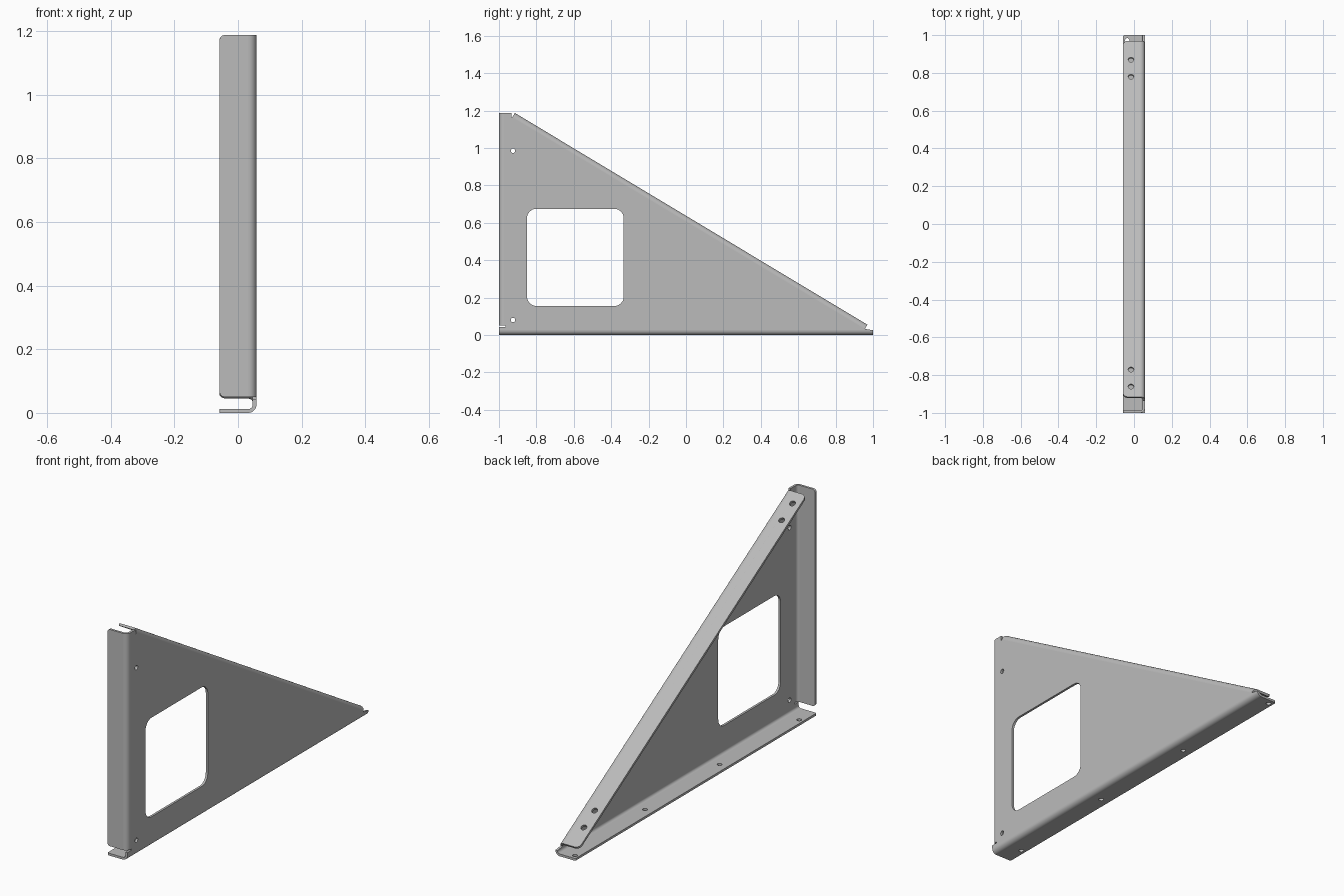
import bpy, bmesh, math
from mathutils import Vector, Matrix

cube = bpy.data.objects.get("Cube")
if cube:
    bpy.data.objects.remove(cube, do_unlink=True)

X0, X1 = -0.058, 0.058     # free edge of flanges, outer face of web
T, R = 0.012, 0.026        # sheet thickness, outer bend radius

steel = bpy.data.materials.new("grey_steel")
steel.use_nodes = True
COLOR = (0.5, 0.5, 0.5, 1)
steel.diffuse_color = COLOR
steel.node_tree.nodes["Principled BSDF"].inputs["Base Color"].default_value = COLOR


def circle(cx, cy, r, n=20):
    return [(cx + r * math.cos(2 * math.pi * i / n),
             cy + r * math.sin(2 * math.pi * i / n)) for i in range(n)]


def fillet(points, steps=6):
    """Round the corners of a convex-cornered outline of (x, y, radius)."""
    out = []
    for i, (x, y, r) in enumerate(points):
        p = Vector((x, y))
        if r == 0:
            out.append((x, y))
            continue
        a = (Vector(points[i - 1][:2]) - p).normalized()
        b = (Vector(points[(i + 1) % len(points)][:2]) - p).normalized()
        half = a.angle(b) / 2
        c = p + (a + b).normalized() * (r / math.sin(half))
        s = p + a * (r / math.tan(half)) - c
        e = p + b * (r / math.tan(half)) - c
        for k in range(steps + 1):
            q = c + s.lerp(e, k / steps).normalized() * r
            out.append((q.x, q.y))
    return out


def finish(name, bm):
    bmesh.ops.remove_doubles(bm, verts=bm.verts, dist=1e-5)
    bmesh.ops.recalc_face_normals(bm, faces=bm.faces)
    mesh = bpy.data.meshes.new(name)
    bm.to_mesh(mesh)
    bm.free()
    mesh.materials.append(steel)
    obj = bpy.data.objects.new(name, mesh)
    bpy.context.collection.objects.link(obj)
    bpy.ops.object.select_all(action='DESELECT')
    obj.select_set(True)
    bpy.context.view_layer.objects.active = obj
    bpy.ops.object.shade_smooth_by_angle(angle=math.radians(35))


def plate(name, loops, origin, u, v):
    """Flat sheet: first loop is the outline, the others are holes."""
    curve = bpy.data.curves.new(name + "_profile", 'CURVE')
    curve.dimensions = '2D'
    curve.fill_mode = 'BOTH'
    curve.extrude = T / 2
    for loop in loops:
        sp = curve.splines.new('POLY')
        sp.points.add(len(loop) - 1)
        for pt, (x, y) in zip(sp.points, loop):
            pt.co = (x, y, 0, 1)
        sp.use_cyclic_u = True
    tmp = bpy.data.objects.new(name + "_profile", curve)
    bpy.context.collection.objects.link(tmp)
    dg = bpy.context.evaluated_depsgraph_get()
    flat = bpy.data.meshes.new_from_object(tmp.evaluated_get(dg))
    bm = bmesh.new()
    bm.from_mesh(flat)
    bpy.data.objects.remove(tmp, do_unlink=True)
    bpy.data.curves.remove(curve)
    bpy.data.meshes.remove(flat)
    m = Matrix((u, v, u.cross(v))).transposed().to_4x4()
    m.translation = origin
    bm.transform(m)
    finish(name, bm)


def bend(name, a, b, n, steps=8):
    """Quarter-round fold joining the web to a flange."""
    bm = bmesh.new()
    angles = [math.pi / 2 * i / steps for i in range(steps + 1)]
    section = [(R, t) for t in angles] + [(R - T, t) for t in reversed(angles)]
    rings = []
    for p in (a, b):
        c = p - n * R + Vector((X1 - R, 0, 0))
        rings.append([bm.verts.new(c + Vector((r * math.cos(t), 0, 0)) + n * r * math.sin(t))
                      for r, t in section])
    k = len(section)
    for i in range(k):
        j = (i + 1) % k
        bm.faces.new((rings[0][i], rings[0][j], rings[1][j], rings[1][i]))
    for i in range(steps):          # end caps
        for ring in rings:
            bm.faces.new((ring[i], ring[i + 1], ring[k - 2 - i], ring[k - 1 - i]))
    finish(name, bm)


def flange(name, a, b, n, corner, holes=()):
    """Flange along a-b with rounded free corners; holes are (distance, x, radius)."""
    length = (b - a).length
    outline = fillet([(0, X0, corner), (length, X0, corner),
                      (length, X1 - R, 0), (0, X1 - R, 0)])
    plate(name, [outline] + [circle(*h) for h in holes],
          a - n * T / 2, (b - a).normalized(), Vector((1, 0, 0)))
    bend(name + "_bend", a, b, n)


# Folded flanges: base, front and sloping brace
flange("base_flange", Vector((0, -1, 0)), Vector((0, 1, 0)), Vector((0, 0, -1)), 0.008,
       [(0.11, -0.034, 0.012), (0.738, -0.012, 0.012),
        (1.357, -0.012, 0.012), (1.972, -0.036, 0.012)])
flange("front_flange", Vector((0, -1, 0.05)), Vector((0, -1, 1.187)), Vector((0, -1, 0)), 0.016)

top, tip = Vector((0, -0.915, 1.187)), Vector((0, 0.97, 0.055))
d = (tip - top).normalized()
normal = Vector((0, -d.z, d.y))
flange("slope_flange", top, tip, normal, 0.025,
       [((y - top.y) / d.y, -0.016, 0.015) for y in (-0.86, -0.77, 0.78, 0.87)])

# Triangular web with window, two bolt holes and bend reliefs
ti, bi = top - normal * R, tip - normal * R
web = [(-1, R), (1, R), (0.985, 0.028), (bi.y, bi.z), (ti.y, ti.z),
       (-0.934, 1.16), (-0.934, 1.187), (R - 1, 1.187), (R - 1, 0.05),
       (-0.966, 0.05), (-0.966, 0.043), (-1, 0.043)]
window = fillet([(-0.85, 0.155, 0.05), (-0.333, 0.155, 0.05),
                 (-0.333, 0.675, 0.05), (-0.85, 0.675, 0.05)])
plate("web", [web, window, circle(-0.925, 0.985, 0.012), circle(-0.925, 0.08, 0.012)],
      Vector((X1 - T / 2, 0, 0)), Vector((0, 1, 0)), Vector((0, 0, 1)))
